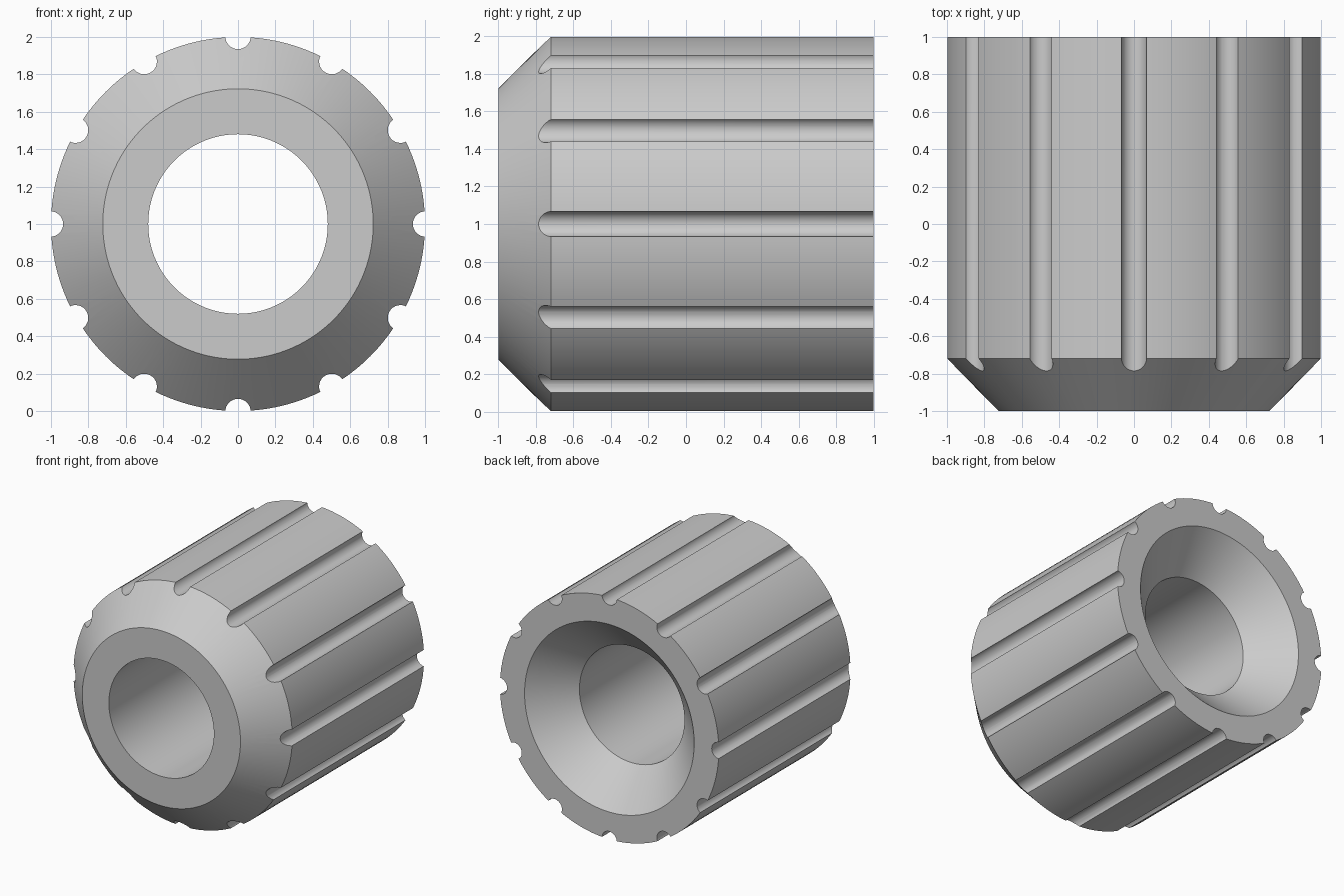
import bpy, bmesh, math
from mathutils import Matrix, Vector

if "Cube" in bpy.data.objects:
    bpy.data.objects.remove(bpy.data.objects["Cube"], do_unlink=True)

GROOVES = 12
CENTRE = Vector((0, 0, 1))

# Single flat material
grey = bpy.data.materials.new("plain_grey")
grey.use_nodes = True
colour = (0.6, 0.6, 0.6, 1)
grey.diffuse_color = colour
grey.node_tree.nodes["Principled BSDF"].inputs["Base Color"].default_value = colour


def make_object(name, bm):
    bmesh.ops.recalc_face_normals(bm, faces=bm.faces)
    mesh = bpy.data.meshes.new(name)
    bm.to_mesh(mesh)
    bm.free()
    mesh.materials.append(grey)
    obj = bpy.data.objects.new(name, mesh)
    bpy.context.collection.objects.link(obj)
    return obj


# Collar: (radius, y) section turned about the front-to-back axis
section = [(0.48, -1), (0.723, -1), (1, -0.72), (1, 1), (0.775, 1), (0.48, 0.705)]
bm = bmesh.new()
verts = [bm.verts.new((r, y, 1)) for r, y in section]
edges = [bm.edges.new((verts[i - 1], verts[i])) for i in range(len(verts))]
bmesh.ops.spin(bm, geom=verts + edges, cent=CENTRE, axis=(0, 1, 0),
               angle=math.tau, steps=120, use_merge=True)
bmesh.ops.remove_doubles(bm, verts=bm.verts, dist=0.0001)
collar = make_object("grooved_collar", bm)

# Round rods that cut the grip grooves
bm = bmesh.new()
lay_down = Matrix.Rotation(math.pi / 2, 4, "X")
for i in range(GROOVES):
    turn = Matrix.Rotation(math.tau * i / GROOVES, 4, "Y")
    place = Matrix.Translation(CENTRE) @ turn @ Matrix.Translation((0, 0, 1.003)) @ lay_down
    bmesh.ops.create_cone(bm, cap_ends=True, segments=32, radius1=0.068,
                          radius2=0.068, depth=2.4, matrix=place)
rods = make_object("groove_cutter", bm)
rods.hide_render = True
rods.hide_viewport = True

cut = collar.modifiers.new("grooves", "BOOLEAN")
cut.operation = "DIFFERENCE"
cut.solver = "EXACT"
cut.object = rods

# Apply the cut, drop the rods, and smooth the curved faces
bpy.context.view_layer.update()
graph = bpy.context.evaluated_depsgraph_get()
collar.data = bpy.data.meshes.new_from_object(collar.evaluated_get(graph))
collar.modifiers.clear()
bpy.data.objects.remove(rods, do_unlink=True)

bpy.ops.object.select_all(action="DESELECT")
collar.select_set(True)
bpy.context.view_layer.objects.active = collar
bpy.ops.object.shade_smooth_by_angle(angle=math.radians(25))
